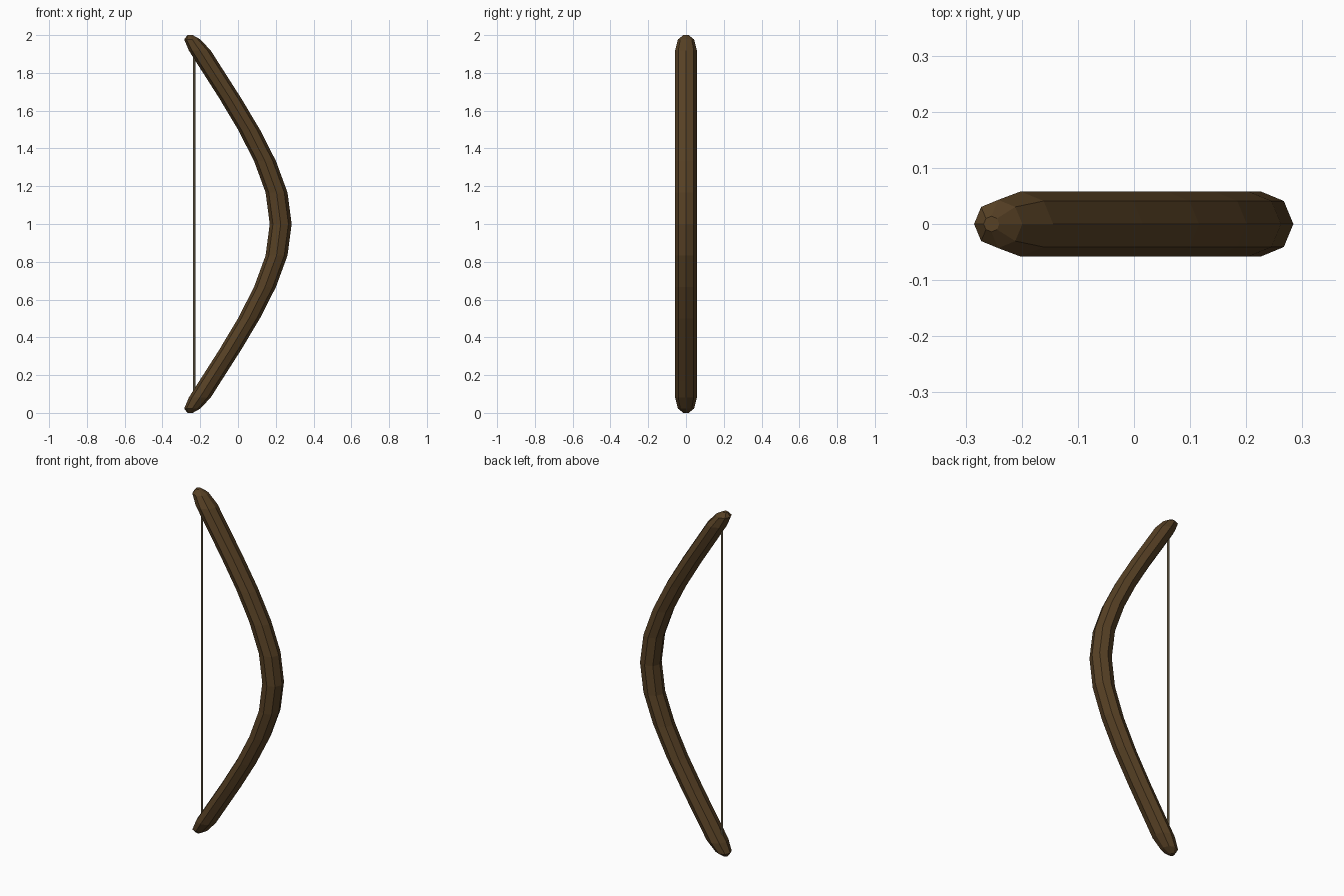
import bpy, bmesh, math

if "Cube" in bpy.data.objects:
    bpy.data.objects.remove(bpy.data.objects["Cube"])


def material(name, color):
    m = bpy.data.materials.new(name)
    m.diffuse_color = (*color, 1)
    m.use_nodes = True
    m.node_tree.nodes["Principled BSDF"].inputs["Base Color"].default_value = m.diffuse_color
    return m


def tube(name, rings, sides, mat):
    """Loft horizontal rings given as (centre x, z, radius), capped and flat shaded."""
    bm = bmesh.new()
    loops = []
    for cx, z, r in rings:
        loops.append([bm.verts.new((cx + r * math.cos(math.tau * i / sides),
                                    r * math.sin(math.tau * i / sides), z))
                      for i in range(sides)])
    for a, b in zip(loops, loops[1:]):
        for i in range(sides):
            j = (i + 1) % sides
            bm.faces.new((a[i], a[j], b[j], b[i]))
    bm.faces.new(loops[0][::-1])
    bm.faces.new(loops[-1])
    mesh = bpy.data.meshes.new(name)
    bm.to_mesh(mesh)
    bm.free()
    mesh.materials.append(mat)
    obj = bpy.data.objects.new(name, mesh)
    bpy.context.collection.objects.link(obj)
    return obj


wood = material("dark_wood", (0.095, 0.052, 0.018))
cord = material("cord", (0.27, 0.21, 0.12))

# Curved stave: upper half from the grip to the rounded tip, mirrored downwards
upper = [(0.226, 1.0, 0.058), (0.204, 1.167, 0.058), (0.143, 1.333, 0.058),
         (0.058, 1.5, 0.058), (-0.042, 1.667, 0.058), (-0.148, 1.833, 0.058),
         (-0.202, 1.918, 0.058), (-0.242, 1.977, 0.043), (-0.254, 2.0, 0.014)]
lower = [(x, 2 - z, r) for x, z, r in reversed(upper[1:])]
tube("bow_stave", lower + upper, 8, wood)

# String: straight cord whose ends sit inside the tips
tube("bow_string", [(-0.232, 0.07, 0.006), (-0.232, 1.93, 0.006)], 8, cord)
